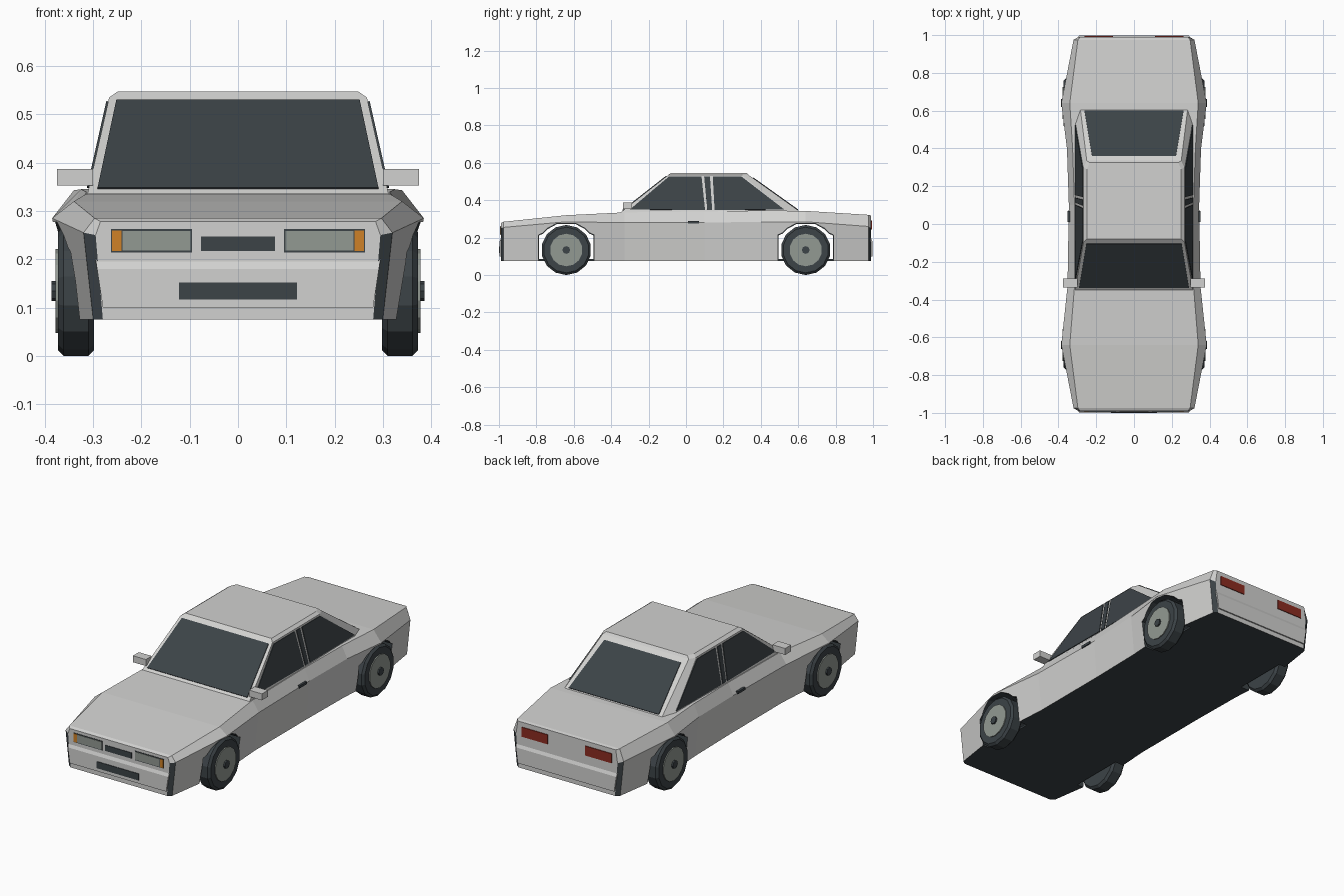
import bpy, bmesh, math
from mathutils import Vector
from mathutils.geometry import normal

old = bpy.data.objects.get("Cube")
if old:
    bpy.data.objects.remove(old, do_unlink=True)


def material(name, r, g, b):
    m = bpy.data.materials.new(name)
    m.use_nodes = True
    m.diffuse_color = (r, g, b, 1)
    m.node_tree.nodes["Principled BSDF"].inputs["Base Color"].default_value = (r, g, b, 1)
    return m


PAINT = material("silver paint", .64, .64, .63)
DARK = material("dark glass and rubber", .045, .056, .063)
GREY = material("lamp and rim grey", .29, .32, .29)
ORANGE = material("indicator orange", .62, .22, .02)
RED = material("tail lamp red", .26, .025, .015)


def loft(name, rings, mats, rule=None):
    """Skin a list of equal closed rings and cap both ends."""
    bm = bmesh.new()
    loops = [[bm.verts.new(p) for p in ring] for ring in rings]
    n = len(loops[0])
    for a, b in zip(loops, loops[1:]):
        for i in range(n):
            j = (i + 1) % n
            bm.faces.new((a[i], a[j], b[j], b[i]))
    bm.faces.new(loops[0][::-1])
    bm.faces.new(loops[-1])
    bmesh.ops.recalc_face_normals(bm, faces=bm.faces)
    if rule:
        for f in bm.faces:
            f.material_index = rule(f)
    me = bpy.data.meshes.new(name)
    bm.to_mesh(me)
    bm.free()
    for m in mats:
        me.materials.append(m)
    ob = bpy.data.objects.new(name, me)
    bpy.context.collection.objects.link(ob)
    return ob


def plate(name, pts, mat, t=.004):
    pts = [Vector(p) for p in pts]
    n = normal(pts) * t
    return loft(name, [[p - n for p in pts], [p + n for p in pts]], [mat])


def box(name, x0, x1, y0, y1, z0, z1, mat):
    ring = [(y0, z0), (y1, z0), (y1, z1), (y0, z1)]
    return loft(name, [[(x, y, z) for y, z in ring] for x in (x0, x1)], [mat])


def panel(name, x0, x1, z0, z1, y, mat, t):
    return plate(name, [(x0, y, z0), (x1, y, z0), (x1, y, z1), (x0, y, z1)], mat, t)


def mirrored(half):
    return half + [(-p[0],) + tuple(p[1:]) for p in reversed(half)]


# Body shell: y, sill x, widest x, widest z, deck edge x, deck z
stations = [
    (-.99, .28, .295, .25, .285, .278),
    (-.975, .30, .32, .255, .297, .285),
    (-.64, .35, .385, .285, .34, .32),
    (-.33, .33, .352, .28, .315, .335),
    (.10, .33, .345, .28, .315, .34),
    (.40, .335, .355, .285, .325, .345),
    (.64, .35, .385, .285, .34, .343),
    (.975, .30, .32, .26, .297, .322),
    (.99, .28, .295, .25, .285, .318),
]
rings = [mirrored([(xb, y, .075), (xw, y, zw), (xt, y, zt)])
         for y, xb, xw, zw, xt, zt in stations]


def body_colour(f):
    c = f.calc_center_median()
    corner_seam = .975 < abs(c.y) < .989 and c.z < .2 and abs(c.x) > .2
    return 1 if f.normal.z < -.9 or corner_seam else 0


body = loft("body", rings, [PAINT, DARK], body_colour)

# Wheel arches, open across the car above the floor
arch = [(-.148, .215), (-.125, .225), (-.10, .25), (-.05, .277)]
arch += [(-y, z) for y, z in reversed(arch)]
bpy.context.view_layer.objects.active = body
for yc in (-.64, .64):
    for x0, x1, z0, s in ((.29, .5, 0, 1), (-.5, -.29, 0, 1), (-.4, .4, .085, .985)):
        prof = [(arch[0][0], z0)] + arch + [(arch[-1][0], z0)]
        cutter = loft("arch_cutter",
                      [[(x, yc + y * s, z * s if z > z0 else z) for y, z in prof] for x in (x0, x1)],
                      [PAINT, DARK], lambda f: 1)
        cutter.hide_render = True
        mod = body.modifiers.new("arch", "BOOLEAN")
        mod.operation = "DIFFERENCE"
        mod.solver = "EXACT"
        mod.object = cutter
        bpy.ops.object.modifier_apply(modifier=mod.name)
        bpy.data.objects.remove(cutter, do_unlink=True)

# Cabin with tapered sides, cut rear corners and a bevelled roof edge
cabin = [
    (.335, [(.312, -.35), (.312, .54), (.285, .615)]),
    (.535, [(.267, -.095), (.267, .30), (.25, .335)]),
    (.547, [(.25, -.08), (.25, .29), (.235, .325)]),
]
loft("cabin", [mirrored([(x, y, z) for x, y in half]) for z, half in cabin], [PAINT])


# Windows laid on the cabin planes
def rise(z):
    return z - .335


def end_glass(name, half, y0, slope):
    plate(name, mirrored([(x, y0 + slope * rise(z), z) for x, z in half]), DARK)


end_glass("windscreen", [(.291, .345), (.252, .528)], -.35, 1.275)
end_glass("rear_window", [(.262, .347), (.222, .518)], .615, -1.4)
side_glass = {
    "front_side_window": [(-.30, .35), (-.09, .527), (.083, .527), (.102, .347)],
    "pillar_trim": [(.097, .527), (.128, .527), (.140, .347), (.114, .347)],
    "rear_side_window": [(.143, .527), (.295, .527), (.525, .35), (.153, .347)],
}
for side, tag in ((1, "left"), (-1, "right")):
    for name, pts in side_glass.items():
        plate(f"{tag}_{name}", [(side * (.312 - .225 * rise(z)), y, z) for y, z in pts], DARK)

# Bumpers
for s, name in ((-1, "front_bumper"), (1, "rear_bumper")):
    loft(name, [mirrored([(x, s * .98, z), (x, s * y, z)])
                for z, x, y in ((.10, .28, .997), (.18, .292, .997), (.20, .295, .988))], [PAINT])

# Nose details
panel("upper_grille", -.077, .077, .217, .247, -.99, DARK, .003)
panel("lower_grille", -.122, .122, .117, .152, -.997, DARK, .003)
for s, tag in ((1, "left"), (-1, "right")):
    panel(f"{tag}_lamp_frame", s * .095, s * .263, .214, .263, -.99, DARK, .002)
    panel(f"{tag}_headlamp", s * .098, s * .239, .218, .259, -.99, GREY, .004)
    panel(f"{tag}_indicator", s * .241, s * .261, .217, .260, -.99, ORANGE, .004)
    panel(f"{tag}_tail_lamp", s * .11, s * .262, .243, .293, .99, RED, .004)
    # Mirrors and door handles
    box(f"{tag}_mirror", s * .30, s * .375, -.337, -.288, .353, .387, PAINT)
    box(f"{tag}_door_handle", s * .335, s * .352, .01, .07, .277, .29, DARK)


# Wheels
def turned(name, profile, side, yc, mat, n=14):
    return loft(name, [[(side * x, yc + r * math.sin(k * math.tau / n),
                         .134 - r * math.cos(k * math.tau / n)) for k in range(n)]
                       for x, r in profile], [mat])


for side, a in ((1, "left"), (-1, "right")):
    for yc, b in ((-.64, "front"), (.64, "rear")):
        turned(f"{b}_{a}_tyre", [(.298, .122), (.31, .134), (.362, .134), (.373, .122)], side, yc, DARK)
        turned(f"{b}_{a}_rim", [(.35, .087), (.378, .087)], side, yc, GREY)
        turned(f"{b}_{a}_hub", [(.36, .021), (.386, .021)], side, yc, DARK, 8)
